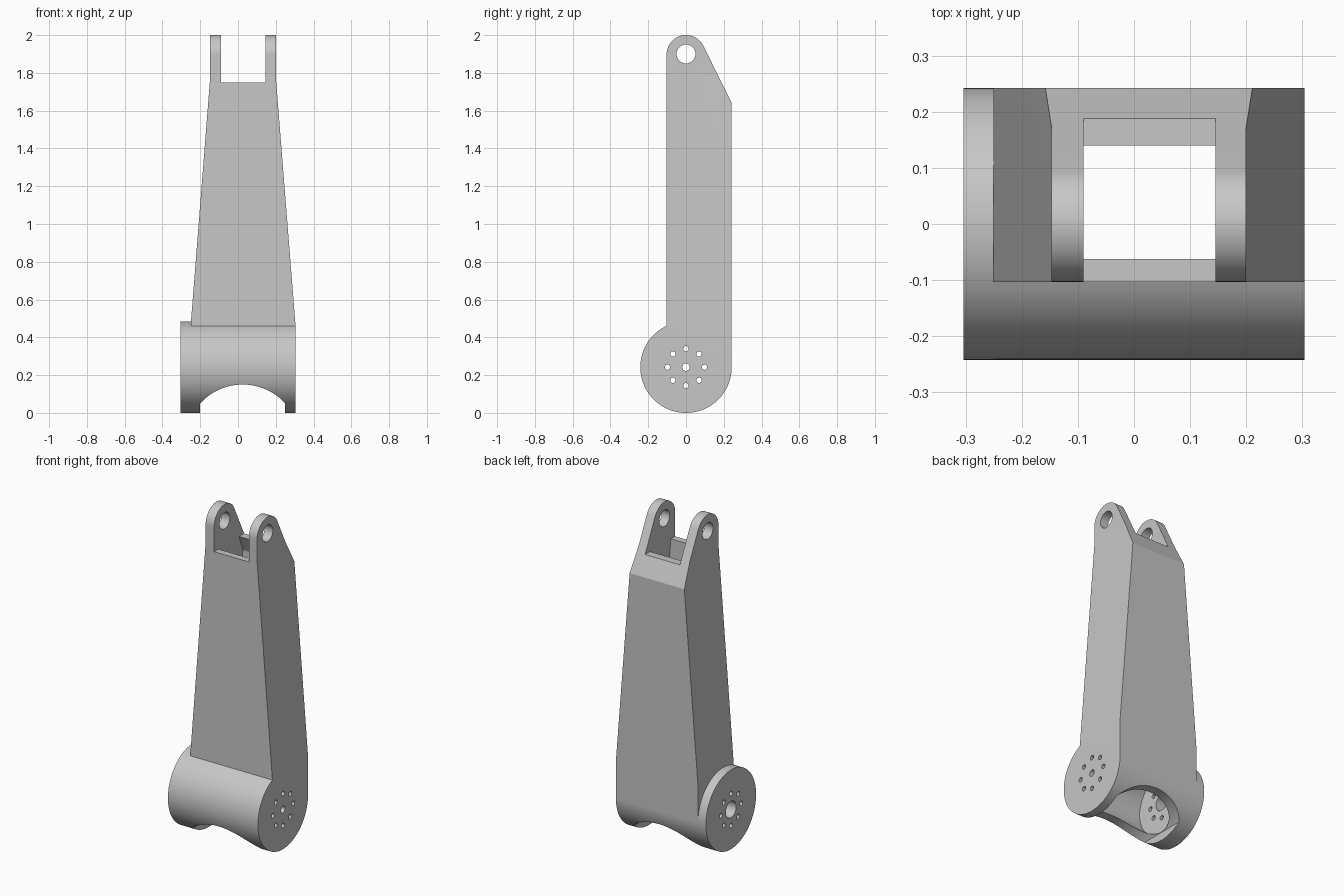
import bpy, bmesh
from math import sin, cos, acos, atan2, hypot, radians, tau, pi

if "Cube" in bpy.data.objects:
    bpy.data.objects.remove(bpy.data.objects["Cube"], do_unlink=True)

grey = bpy.data.materials.new("plain grey")
grey.use_nodes = True
colour = (0.57, 0.57, 0.57, 1)
grey.diffuse_color = colour
grey.node_tree.nodes["Principled BSDF"].inputs["Base Color"].default_value = colour

# Main dimensions
HUB_Z, HUB_R = 0.242, 0.242
PIN_Z, PIN_R = 1.897, 0.103
FRONT, BACK, SHOULDER = -0.103, 0.242, 1.64
END = 0.304


def arc(cx, cz, r, a0, a1, n=48):
    return [(cx + r * cos(a0 + (a1 - a0) * i / n), cz + r * sin(a0 + (a1 - a0) * i / n))
            for i in range(n + 1)]


def circle(cx, cz, r, n=96):
    return arc(cx, cz, r, 0, tau, n)[:-1]


def prisms(name, parts):
    """Each part is (axis, outline, start, end), extruded along x or y."""
    bm = bmesh.new()
    for axis, outline, lo, hi in parts:
        rings = []
        for t in (lo, hi):
            rings.append([bm.verts.new((t, u, z) if axis == "x" else (u, t, z))
                          for u, z in outline])
        a, b = rings
        bm.faces.new(a)
        bm.faces.new(b[::-1])
        for i in range(len(a)):
            j = (i + 1) % len(a)
            bm.faces.new((a[j], a[i], b[i], b[j]))
    bmesh.ops.recalc_face_normals(bm, faces=bm.faces)
    mesh = bpy.data.meshes.new(name)
    bm.to_mesh(mesh)
    bm.free()
    mesh.materials.append(grey)
    obj = bpy.data.objects.new(name, mesh)
    bpy.context.collection.objects.link(obj)
    return obj


def boolean(obj, tool, operation="DIFFERENCE"):
    mod = obj.modifiers.new("cut", "BOOLEAN")
    mod.operation, mod.object, mod.solver = operation, tool, "EXACT"
    bpy.context.view_layer.objects.active = obj
    bpy.ops.object.modifier_apply(modifier=mod.name)


# Arm: side outline crossed with a tapering front outline
tangent = atan2(SHOULDER - PIN_Z, BACK) + acos(PIN_R / hypot(BACK, SHOULDER - PIN_Z))
side = (arc(0, HUB_Z, HUB_R, acos(FRONT / HUB_R), tau, 80)
        + [(BACK, SHOULDER)] + arc(0, PIN_Z, PIN_R, tangent, pi))
taper = [(-0.25, -0.1), (-0.25, 0.47), (-0.147, 1.78), (-0.147, 2.2),
         (0.2, 2.2), (0.2, 1.78), (END, 0.47), (END, -0.1)]
arm = prisms("tapered_arm", [("x", side, -0.5, 0.5)])
taper_tool = prisms("taper_tool", [("y", taper, -0.6, 0.6)])
boolean(arm, taper_tool, "INTERSECT")

# Hollow inside, following the outer walls
inner_r = 0.19
inner_side = (arc(0, HUB_Z, inner_r, acos(-0.062 / inner_r), tau, 80)
              + [(inner_r, 1.646), (0.14, 1.75), (0.14, 1.85), (-0.062, 1.85)])
inner_taper = [(-0.2, -0.1), (-0.2, 0.47), (-0.09, 1.76), (-0.09, 2.2),
               (0.145, 2.2), (0.145, 1.76), (0.25, 0.47), (0.25, -0.1)]
cavity = prisms("cavity_tool", [("x", inner_side, -0.5, 0.5)])
inner_tool = prisms("inner_taper_tool", [("y", inner_taper, -0.6, 0.6)])
boolean(cavity, inner_tool, "INTERSECT")
boolean(arm, cavity)

# Fork slot between the lugs
slot = prisms("slot_tool", [("y", [(-0.09, 1.75), (0.145, 1.75), (0.145, 2.2), (-0.09, 2.2)],
                             -0.6, 0.6)])
boolean(arm, slot)

# Arched opening under the hub
half = acos(0.203 / 0.303)
arch = [(0.25, -0.1)] + arc(0.025, -0.153, 0.303, pi / 2 - half, pi / 2 + half) + [(-0.2, -0.1)]
arch_tool = prisms("arch_tool", [("y", arch, -0.6, 0.6)])
boolean(arm, arch_tool)

# End disc of the hub
disc = prisms("hub_disc", [("x", circle(0, HUB_Z, HUB_R), -END, -0.25)])

# Pin holes, bolt circle and shaft holes
bolts = [circle(0.098 * cos(i * tau / 8), HUB_Z + 0.098 * sin(i * tau / 8), 0.014, 24)
         for i in range(8)]
holes = [("x", circle(0, 1.9, 0.05, 48), -0.5, 0.5),
         ("x", circle(0, HUB_Z, 0.05, 48), -0.5, -0.1),
         ("x", circle(0, HUB_Z, 0.02, 32), 0.1, 0.5)]
holes += [("x", b, -0.5, 0.5) for b in bolts]
hole_tool = prisms("hole_tool", holes)
for part in (arm, disc):
    boolean(part, hole_tool)

# Remove helpers, then smooth the curved faces
for tool in (taper_tool, cavity, inner_tool, slot, arch_tool, hole_tool):
    bpy.data.objects.remove(tool, do_unlink=True)
for part in (arm, disc):
    bpy.ops.object.select_all(action="DESELECT")
    part.select_set(True)
    bpy.context.view_layer.objects.active = part
    bpy.ops.object.shade_smooth_by_angle(angle=radians(25))
